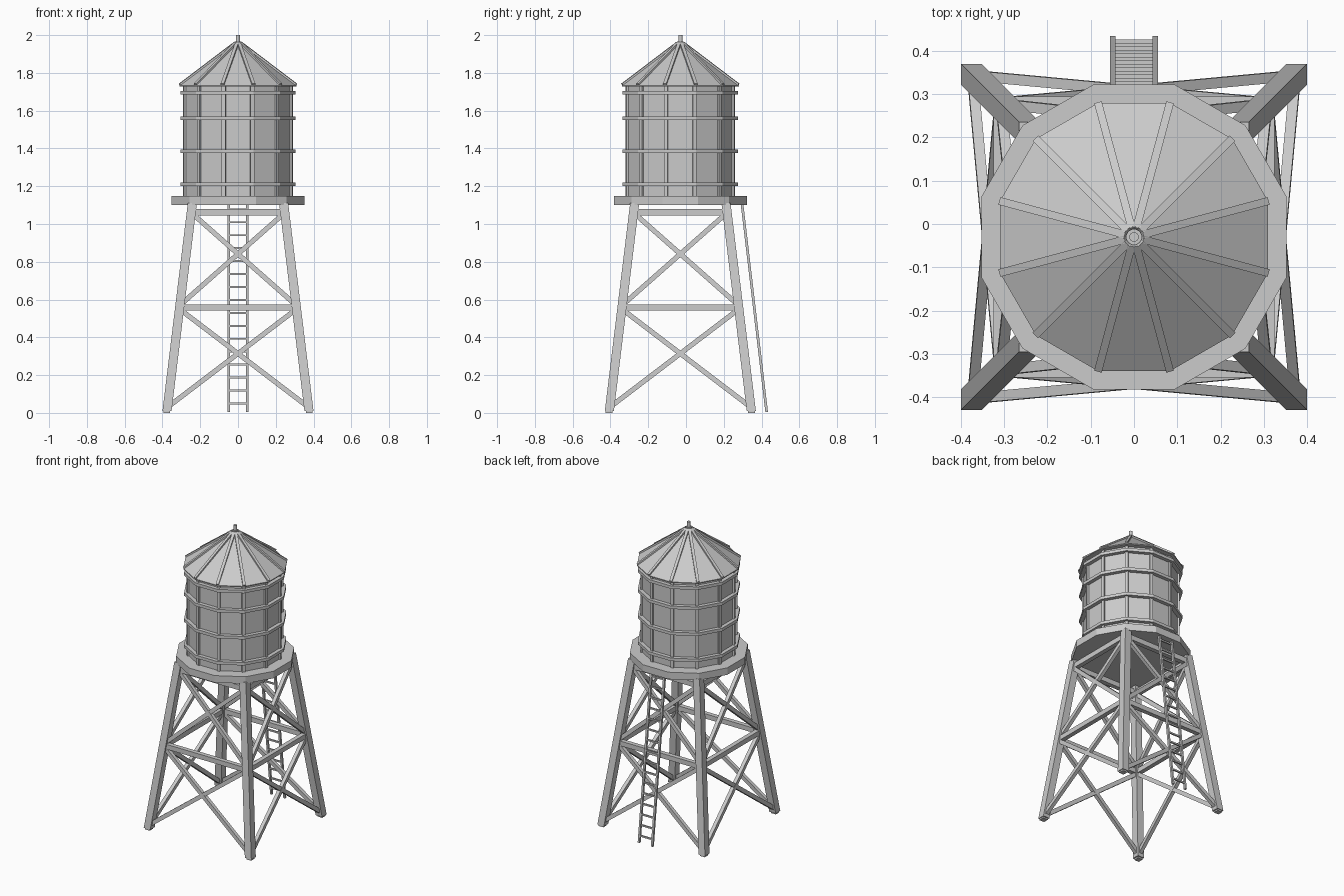
import bpy
from math import sin, cos, radians
from mathutils import Vector, Matrix

if "Cube" in bpy.data.objects:
    bpy.data.objects.remove(bpy.data.objects["Cube"])

CY = -0.03            # tower axis in y
C15 = cos(radians(15))


def make(name, verts, faces):
    me = bpy.data.meshes.new(name)
    me.from_pydata([tuple(v) for v in verts], [], faces)
    me.update()
    ob = bpy.data.objects.new(name, me)
    bpy.context.collection.objects.link(ob)
    return ob


def lathe(name, profile, closed=False, n=12):
    """Spin (apothem, z) pairs into an n-gon body with flats facing the axes."""
    k = cos(radians(180 / n))
    verts, faces = [], []
    for r, z in profile:
        for i in range(n):
            a = radians((i + 0.5) * 360 / n)
            verts.append((r / k * cos(a), CY + r / k * sin(a), z))
    m = len(profile)
    for j in range(m if closed else m - 1):
        p, q = j * n, (j + 1) % m * n
        faces += [(p + i, p + (i + 1) % n, q + (i + 1) % n, q + i) for i in range(n)]
    if not closed:
        faces += [tuple(range(n))[::-1], tuple(range((m - 1) * n, m * n))]
    return make(name, verts, faces)


BOX = [(0, 3, 2, 1), (4, 5, 6, 7), (0, 1, 5, 4), (1, 2, 6, 5), (2, 3, 7, 6), (3, 0, 4, 7)]
CORNERS = [(-1, -1), (1, -1), (1, 1), (-1, 1)]


def bar(name, a, b, w, h, side):
    """Box from a to b, width w along 'side', height h across it."""
    a, b = Vector(a), Vector(b)
    d = (b - a).normalized()
    s = Vector(side)
    s = (s - d * s.dot(d)).normalized()
    t = d.cross(s)
    return make(name, [p + s * (w / 2 * u) + t * (h / 2 * v) for p in (a, b) for u, v in CORNERS], BOX)


# Platform, tank, hoops
lathe("platform", [(0.352, 1.10), (0.352, 1.147)])
lathe("tank", [(0.28, 1.147), (0.28, 1.735)])
for z in (1.21, 1.385, 1.56, 1.695):
    lathe("tank_hoop", [(0.275, z - 0.01), (0.305, z - 0.01), (0.305, z + 0.01), (0.275, z + 0.01)], True)

# Roof and finial
lathe("roof", [(0.31, 1.728), (0.31, 1.734), (0.012, 1.958)])
lathe("finial_collar", [(0.018, 1.945), (0.018, 1.966)])
lathe("finial", [(0.011, 1.95), (0.011, 2.0)])

# Battens on every tank corner and roof ridge
for i in range(12):
    a = radians(15 + 30 * i)
    u, s = Vector((cos(a), sin(a), 0)), (-sin(a), cos(a), 0)
    o = Vector((0, CY, 0))
    p = o + u * 0.287
    bar("tank_batten", p + Vector((0, 0, 1.147)), p + Vector((0, 0, 1.73)), 0.02, 0.022, s)
    bar("roof_batten", o + u * 0.018 + Vector((0, 0, 1.957)),
        o + u * 0.318 + Vector((0, 0, 1.737)), 0.018, 0.014, s)


# Half spacing of the leg centres at height z
def leg(z):
    return 0.377 - 0.134 * z / 1.1


# Legs with small foot pads
for sx, sy in CORNERS:
    v = [(sx * leg(z) + u * 0.024, CY + sy * leg(z) + w * 0.024, z)
         for z in (0.01, 1.11) for u, w in CORNERS]
    make("leg", v, BOX)
    bar("foot", (sx * leg(0), CY + sy * leg(0), 0), (sx * leg(0), CY + sy * leg(0), 0.012), 0.036, 0.036, (1, 0, 0))

# Horizontal beams and cross braces on four sides
for k in range(4):
    rot = Matrix.Translation((0, CY, 0)) @ Matrix.Rotation(radians(90 * k), 4, 'Z')

    def pt(sgn, z):
        return rot @ Vector((sgn * leg(z), -leg(z), z))
    out = rot.to_3x3() @ Vector((0, -1, 0))
    for z, h in ((0.557, 0.032), (1.063, 0.034)):
        bar("cross_beam", pt(-1, z), pt(1, z), 0.03, h, out)
    for z0, z1 in ((0.03, 0.55), (0.57, 1.06)):
        for sgn in (-1, 1):
            bar("diagonal_brace", pt(sgn, z0), pt(-sgn, z1), 0.024, 0.026, out)

# Ladder at the back
foot, head = Vector((0, 0.427, 0.005)), Vector((0, 0.296, 1.11))
for sx in (-1, 1):
    off = Vector((sx * 0.049, 0, 0))
    bar("ladder_rail", foot + off, head + off, 0.013, 0.014, (1, 0, 0))
for i in range(16):
    p = foot.lerp(head, (0.045 + 0.0685 * i) / 1.105)
    bar("ladder_rung", p - Vector((0.046, 0, 0)), p + Vector((0.046, 0, 0)), 0.01, 0.01, (0, 0, 1))

# Consistent outward normals
import bmesh
for ob in bpy.context.collection.objects:
    bm = bmesh.new()
    bm.from_mesh(ob.data)
    bmesh.ops.recalc_face_normals(bm, faces=bm.faces)
    bm.to_mesh(ob.data)
    bm.free()
